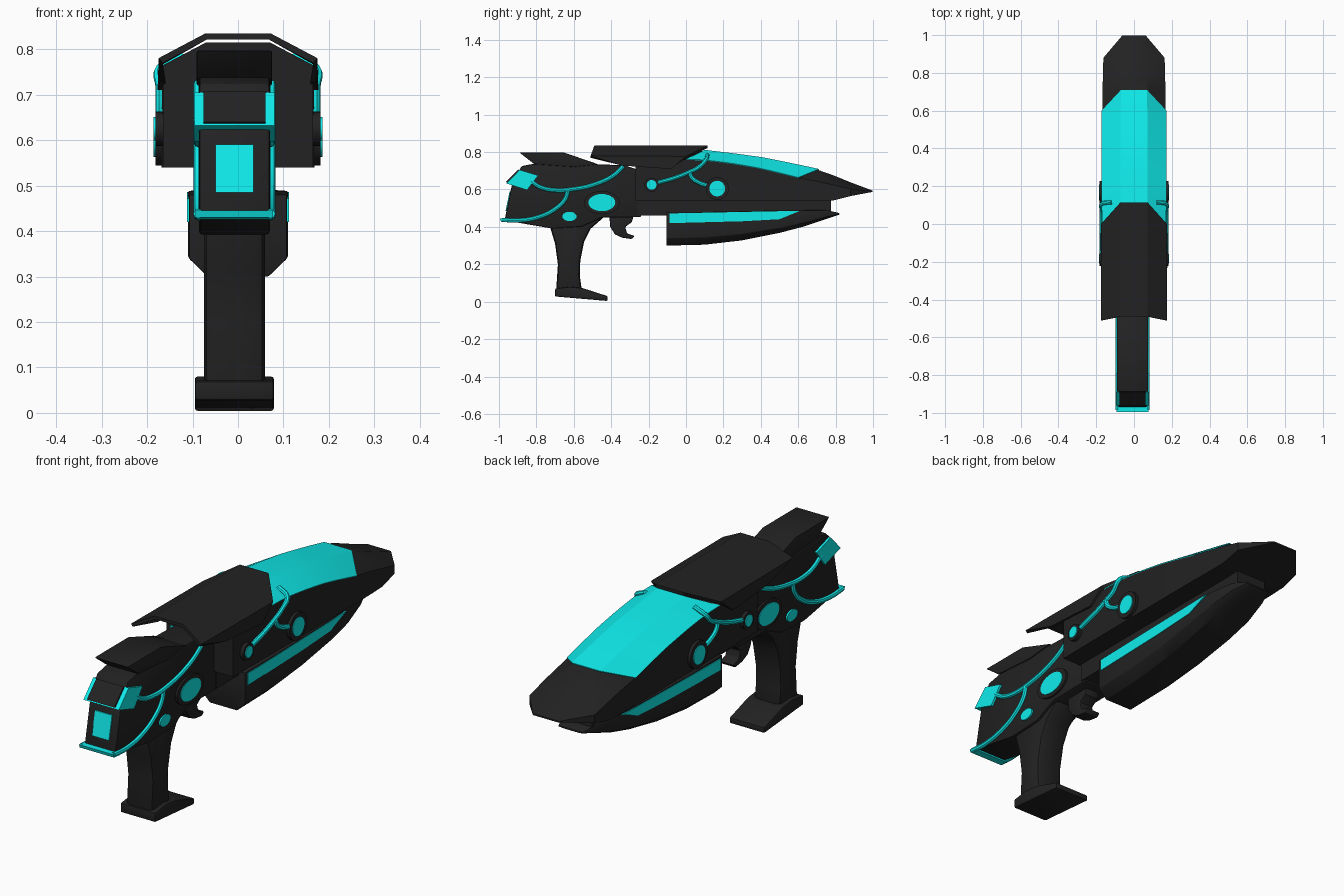
import bpy, bmesh, math
from mathutils import Vector

if "Cube" in bpy.data.objects:
    bpy.data.objects.remove(bpy.data.objects["Cube"])


def material(name, rgb):
    m = bpy.data.materials.new(name)
    m.diffuse_color = (*rgb, 1)
    m.use_nodes = True
    m.node_tree.nodes["Principled BSDF"].inputs["Base Color"].default_value = m.diffuse_color
    return m


BLACK = material("black_shell", (0.016, 0.016, 0.017))
CYAN = material("cyan_glow", (0.005, 0.84, 0.84))
CX = -0.008  # centre line of the rear parts


def finish(name, bm, mat, bevel=0.0, solid=0.0):
    bmesh.ops.recalc_face_normals(bm, faces=bm.faces)
    me = bpy.data.meshes.new(name)
    bm.to_mesh(me)
    bm.free()
    me.materials.append(mat)
    ob = bpy.data.objects.new(name, me)
    bpy.context.collection.objects.link(ob)
    if solid:
        md = ob.modifiers.new("thickness", 'SOLIDIFY')
        md.thickness, md.offset = solid, 0
    if bevel:
        md = ob.modifiers.new("bevel", 'BEVEL')
        md.width, md.segments, md.limit_method = bevel, 2, 'ANGLE'
        md.angle_limit = math.radians(40)
    return ob


def prism(name, pts, x0, x1, mat=BLACK, bevel=0.0):
    """Side profile (y, z) extruded across x."""
    bm = bmesh.new()
    f = bm.faces.new([bm.verts.new((x0, y, z)) for y, z in pts])
    ext = bmesh.ops.extrude_face_region(bm, geom=[f])['geom']
    bmesh.ops.translate(bm, vec=(x1 - x0, 0, 0),
                        verts=[v for v in ext if isinstance(v, bmesh.types.BMVert)])
    return finish(name, bm, mat, bevel)


def loft(name, rings, mat=BLACK, closed=True, bevel=0.0, solid=0.0):
    bm = bmesh.new()
    vs = [[bm.verts.new(p) for p in r] for r in rings]
    n = len(vs[0])
    for a, b in zip(vs, vs[1:]):
        for i in range(n if closed else n - 1):
            j = (i + 1) % n
            bm.faces.new((a[i], a[j], b[j], b[i]))
    if closed:
        bm.faces.new(vs[0])
        bm.faces.new(vs[-1])
    return finish(name, bm, mat, bevel, solid)


def tube(name, pts, r=0.011):
    cu = bpy.data.curves.new(name, 'CURVE')
    cu.dimensions, cu.bevel_depth, cu.bevel_resolution = '3D', r, 2
    cu.resolution_u, cu.use_fill_caps = 5, True
    sp = cu.splines.new('BEZIER')
    sp.bezier_points.add(len(pts) - 1)
    for b, p in zip(sp.bezier_points, pts):
        b.co = p
        b.handle_left_type = b.handle_right_type = 'AUTO'
    cu.materials.append(CYAN)
    ob = bpy.data.objects.new(name, cu)
    bpy.context.collection.objects.link(ob)


def disc(name, x0, x1, y, z, ry, rz, mat):
    pts = [(y + ry * math.cos(t * math.tau / 24), z + rz * math.sin(t * math.tau / 24))
           for t in range(24)]
    prism(name, pts, x0, x1, mat)


# Upper shell stations: y, half width, bottom z, shoulder z, top half width, top z
STATIONS = [(-0.27, .165, .54, .765, .07, .815), (0.1, .168, .54, .757, .07, .805),
            (0.25, .168, .54, .738, .07, .787), (0.4, .168, .54, .712, .07, .767),
            (0.6, .168, .54, .663, .07, .727), (0.71, .166, .54, .642, .068, .703),
            (0.79, .165, .542, .624, .066, .675), (0.88, .162, .565, .602, .064, .638),
            (0.998, .062, .587, .591, .06, .594)]


def station(y):
    for a, b in zip(STATIONS, STATIONS[1:]):
        if y <= b[0]:
            t = (y - a[0]) / (b[0] - a[0])
            return [p + (q - p) * t for p, q in zip(a, b)]
    return STATIONS[-1]


loft("upper_shell", [[(-w, y, zb), (-w, y, zc), (-wt, y, zt), (wt, y, zt), (w, y, zc), (w, y, zb)]
                     for y, w, zb, zc, wt, zt in STATIONS])

# Glowing canopy panel, angled at both ends
rings = []
for i in range(9):
    t = i / 8
    ye, yc = 0.6 * t, 0.1 + 0.61 * t
    e, c = station(ye), station(yc)
    rings.append([(-e[1] - .002, ye, e[3]), (-c[4], yc, c[5] + .005),
                  (c[4], yc, c[5] + .005), (e[1] + .002, ye, e[3])])
loft("canopy_panel", rings, CYAN, closed=False, solid=0.004)

# Overhanging top cover
back = [(.166, -.34, .728), (.17, -.51, .775), (.07, -.49, .828)]
front = [(.17, -.08, .71), (.17, 0.0, .772), (.07, .115, .828)]
loft("top_cover", [[(-x, y, z) for x, y, z in r] + [(x, y, z) for x, y, z in reversed(r)]
                   for r in (back, front)], closed=False, solid=0.014)

# Rear body, grip and base
prism("rear_body", [(-.97, .435), (-.93, .63), (-.88, .725), (-.8, .74), (-.5, .735), (-.33, .73),
                    (-.24, .70), (-.24, .452), (-.45, .45), (-.56, .40), (-.72, .392)],
      CX - .078, CX + .078, bevel=.008)
prism("grip", [(-.73, .41), (-.70, .31), (-.685, .2), (-.695, .05), (-.555, .05), (-.568, .14),
               (-.565, .22), (-.545, .32), (-.51, .39), (-.43, .46), (-.6, .5)],
      CX - .067, CX + .067, bevel=.02)
prism("grip_base", [(-.70, .07), (-.70, .028), (-.42, .004), (-.42, .03), (-.55, .072), (-.62, .08)],
      CX - .087, CX + .087, bevel=.006)
prism("trigger", [(-.41, .46), (-.405, .40), (-.38, .36), (-.34, .342), (-.29, .335), (-.275, .352),
                  (-.315, .365), (-.325, .40), (-.29, .425), (-.28, .46)],
      CX - .035, CX + .035, bevel=.006)
prism("rear_sight", [(-.89, .797), (-.65, .797), (-.47, .735), (-.6, .72), (-.81, .735)],
      CX - .083, CX + .083, bevel=.004)

# Lower barrel rail and forend
prism("barrel_rail", [(-.26, .46), (.1, .46), (.775, .48), (.775, .56), (-.26, .56)], -.075, .075)
FOREND = [(-.105, .108, .30, .48), (.1, .11, .305, .48), (.3, .11, .328, .484), (.5, .11, .368, .488),
          (.63, .105, .402, .489), (.75, .085, .442, .49), (.82, .06, .466, .474)]
loft("forend", [[(-w, y, t), (-w, y, b + (t - b) * .22), (-w * .62, y, b),
                 (w * .62, y, b), (w, y, b + (t - b) * .22), (w, y, t)] for y, w, b, t in FOREND],
     bevel=.004)

# Rear glowing frame, dark window, screen and bottom bar
prism("rear_frame", [(-.96, .632), (-.89, .705), (-.79, .675), (-.85, .597)], CX - .088, CX + .088, CYAN)
prism("rear_window", [(-.964, .64), (-.897, .708), (-.88, .69), (-.94, .63)], CX - .068, CX + .068)
prism("rear_screen", [(-.965, .485), (-.943, .59), (-.93, .59), (-.95, .485)], CX - .042, CX + .042, CYAN)
prism("rear_bar", [(-.995, .445), (-.99, .43), (-.95, .425), (-.95, .445)], CX - .085, CX + .085, CYAN)

# Side details on both sides
for s, side in ((1, "right"), (-1, "left")):
    xr = CX + s * .079
    prism(f"forend_stripe_{side}", [(-.088, .42), (.3, .43), (.5, .441), (.61, .486), (.3, .48), (-.088, .472)],
          s * .09, s * .1125, CYAN)
    # rear discs
    disc(f"rear_ring_{side}", CX, xr + s * .008, -.45, .53, .095, .062, BLACK)
    disc(f"rear_disc_{side}", CX, xr + s * .011, -.45, .53, .072, .046, CYAN)
    disc(f"small_rear_disc_{side}", CX, xr + s * .006, -.623, .456, .038, .025, CYAN)
    # shell discs
    for n, y, z, r in (("front", .167, .605, .042), ("back", -.184, .625, .026)):
        disc(f"shell_ring_{n}_{side}", s * .12, s * .182, y, z, r * 1.45, r * 1.45, BLACK)
        disc(f"shell_disc_{n}_{side}", s * .12, s * .186, y, z, r, r, CYAN)
    # glowing conduits
    xs = s * .171
    tube(f"shell_conduit_{side}", [(s * .12, .115, .785), (xs, .105, .757), (xs, .07, .72), (xs, .015, .692),
                                   (xs, -.06, .662), (xs, -.155, .635)])
    tube(f"shell_branch_{side}", [(xs, .02, .694), (xs, .03, .665), (xs, .07, .636), (xs, .125, .618)])
    tube(f"upper_conduit_{side}", [(xr, -.335, .725), (xr, -.38, .68), (xr, -.48, .63), (xr, -.6, .602),
                                   (xr, -.7, .596), (xr, -.78, .613), (xr, -.83, .645)])
    tube(f"lower_conduit_{side}", [(xr, -.63, .6), (xr, -.645, .55), (xr, -.7, .495), (xr, -.79, .452),
                                   (xr, -.9, .434), (xr, -.985, .438)])

# Turn conduits into meshes and shade with sharp edges kept
bpy.ops.object.select_all(action='SELECT')
bpy.context.view_layer.objects.active = bpy.data.objects["upper_shell"]
bpy.ops.object.convert(target='MESH')
bpy.ops.object.select_all(action='SELECT')
bpy.ops.object.shade_smooth_by_angle(angle=math.radians(25))
